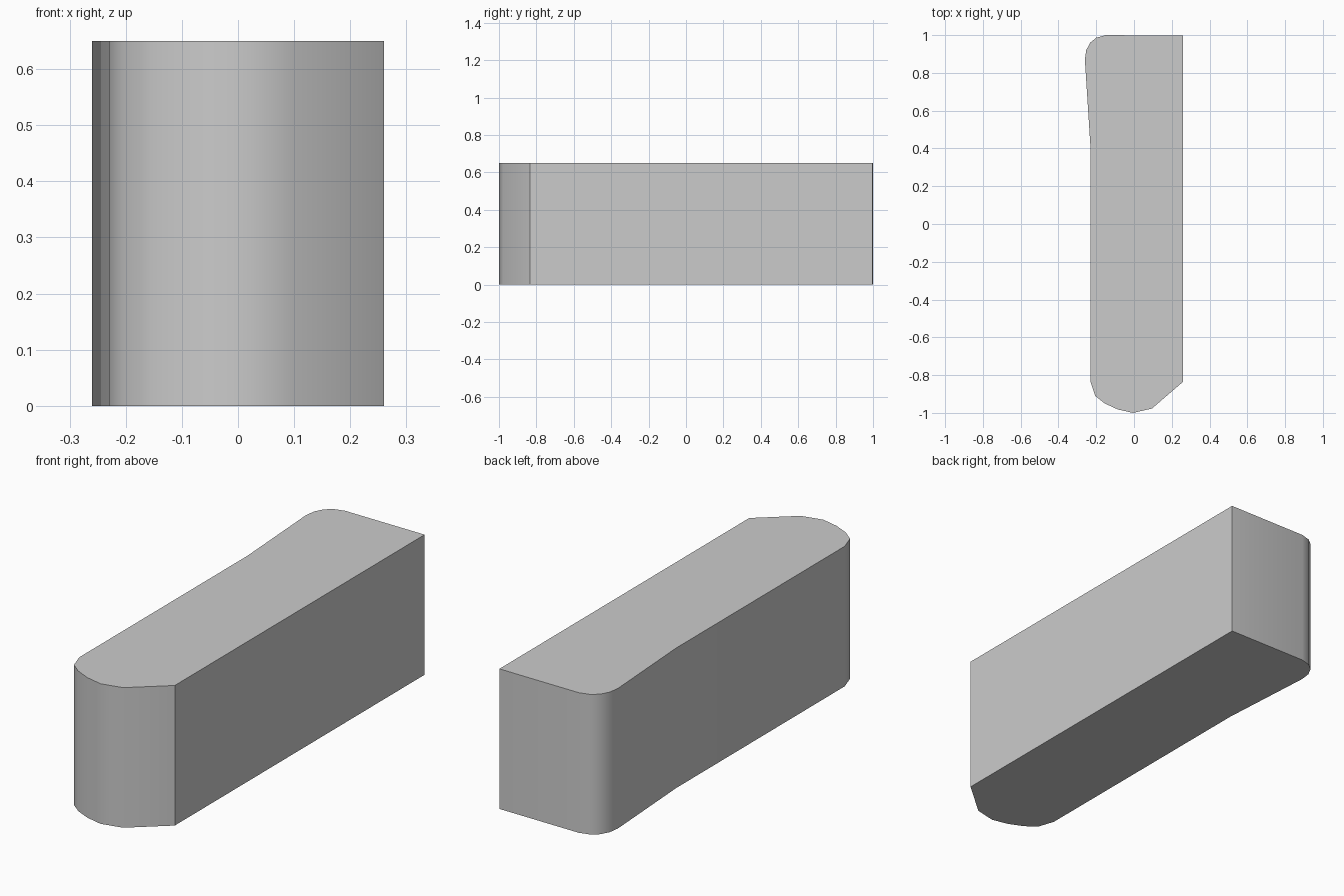
import bpy, bmesh, math

if "Cube" in bpy.data.objects:
    bpy.data.objects.remove(bpy.data.objects["Cube"])

HEIGHT = 0.65

# Outline seen from above: straight right side, rounded rear corner, rounded nose
outline = [
    (0.26, -0.835), (0.26, 0.997), (-0.15, 1.0), (-0.20, 0.986),
    (-0.232, 0.96), (-0.253, 0.92), (-0.26, 0.87), (-0.23, 0.40),
    (-0.23, -0.835), (-0.205, -0.91), (-0.155, -0.95), (-0.085, -0.982),
    (-0.005, -1.0), (0.095, -0.977),
]

# Block body: outline extruded straight up
bm = bmesh.new()
base = bm.faces.new([bm.verts.new((x, y, 0)) for x, y in outline])
ext = bmesh.ops.extrude_face_region(bm, geom=[base], use_keep_orig=True)
top = [v for v in ext["geom"] if isinstance(v, bmesh.types.BMVert)]
bmesh.ops.translate(bm, verts=top, vec=(0, 0, HEIGHT))
bmesh.ops.recalc_face_normals(bm, faces=bm.faces[:])
mesh = bpy.data.meshes.new("block_body")
bm.to_mesh(mesh)
bm.free()

body = bpy.data.objects.new("block_body", mesh)
bpy.context.collection.objects.link(body)

# Smooth rounded ends, crisp corners
bpy.context.view_layer.objects.active = body
body.select_set(True)
bpy.ops.object.shade_smooth_by_angle(angle=math.radians(35))
